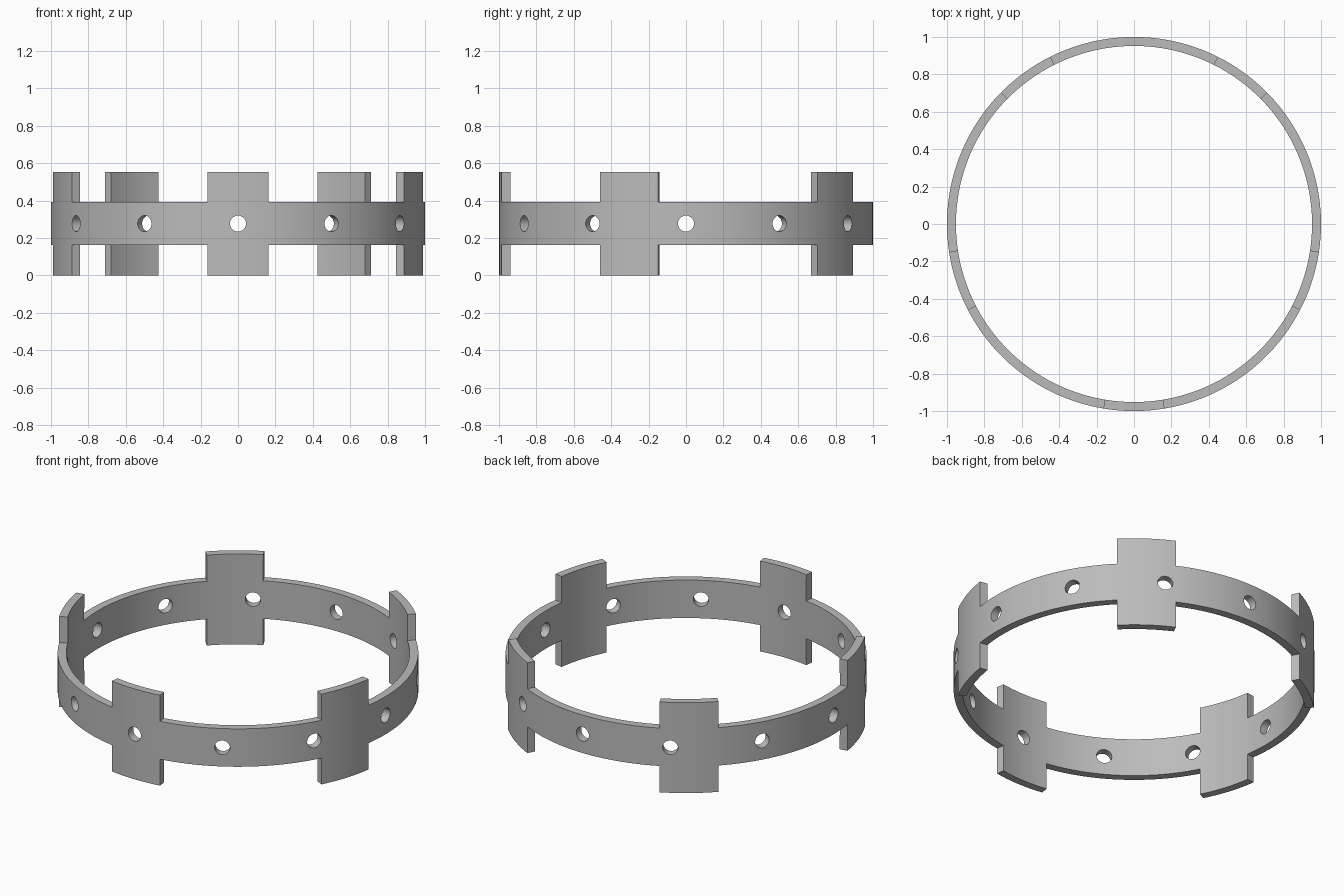
import bpy, bmesh, math
from mathutils import Matrix

if "Cube" in bpy.data.objects:
    bpy.data.objects.remove(bpy.data.objects["Cube"])

R_OUT, THICK = 1.0, 0.048
Z = [0.0, 0.161, 0.393, 0.553]      # tab bottom, band bottom, band top, tab top
MID = 0.2765
TAB_HALF = math.radians(9.4)
PITCH = math.radians(72)

grey = bpy.data.materials.new("grey")
grey.diffuse_color = (0.50, 0.50, 0.50, 1)
grey.use_nodes = True
grey.node_tree.nodes["Principled BSDF"].inputs["Base Color"].default_value = grey.diffuse_color


def finish(name, bm):
    mesh = bpy.data.meshes.new(name)
    bm.to_mesh(mesh)
    bm.free()
    mesh.materials.append(grey)
    obj = bpy.data.objects.new(name, mesh)
    bpy.context.collection.objects.link(obj)
    return obj


# Angular columns: five tabs separated by plain band, flagged as tab or not
columns = []
for i in range(5):
    start = -math.pi / 2 + i * PITCH - TAB_HALF
    columns += [(start + 2 * TAB_HALF * k / 8, True) for k in range(8)]
    gap = PITCH - 2 * TAB_HALF
    columns += [(start + 2 * TAB_HALF + gap * k / 22, False) for k in range(22)]

# Outer and inner skins of the band, with taller columns at the tabs
bm = bmesh.new()
verts = [[bm.verts.new((R_OUT * math.cos(a), R_OUT * math.sin(a), z)) for z in Z]
         for a, _ in columns]
for i, (_, is_tab) in enumerate(columns):
    left, right = verts[i], verts[(i + 1) % len(columns)]
    for row in (range(3) if is_tab else [1]):
        bm.faces.new((left[row], right[row], right[row + 1], left[row + 1]))
loose = [v for v in bm.verts if not v.link_faces]
bmesh.ops.delete(bm, geom=loose, context='VERTS')
ring = finish("tabbed_ring", bm)
solid = ring.modifiers.new("thickness", 'SOLIDIFY')
solid.thickness = THICK
solid.offset = -1

# Twelve radial hole cutters
bm = bmesh.new()
for i in range(12):
    place = (Matrix.Rotation(i * math.pi / 6, 4, 'Z')
             @ Matrix.Translation((R_OUT - THICK / 2, 0, MID))
             @ Matrix.Rotation(math.pi / 2, 4, 'Y'))
    bmesh.ops.create_cone(bm, cap_ends=True, segments=32, radius1=0.043,
                          radius2=0.043, depth=0.2, matrix=place)
cutter = finish("hole_cutter", bm)
cutter.hide_render = True
cutter.hide_set(True)
holes = ring.modifiers.new("holes", 'BOOLEAN')
holes.operation = 'DIFFERENCE'
holes.solver = 'EXACT'
holes.object = cutter

# Apply the modifiers, drop the cutter and smooth the curved walls
bpy.context.view_layer.objects.active = ring
ring.select_set(True)
for name in ("thickness", "holes"):
    bpy.ops.object.modifier_apply(modifier=name)
bpy.data.objects.remove(cutter)
bpy.ops.object.shade_smooth_by_angle(angle=math.radians(30))
